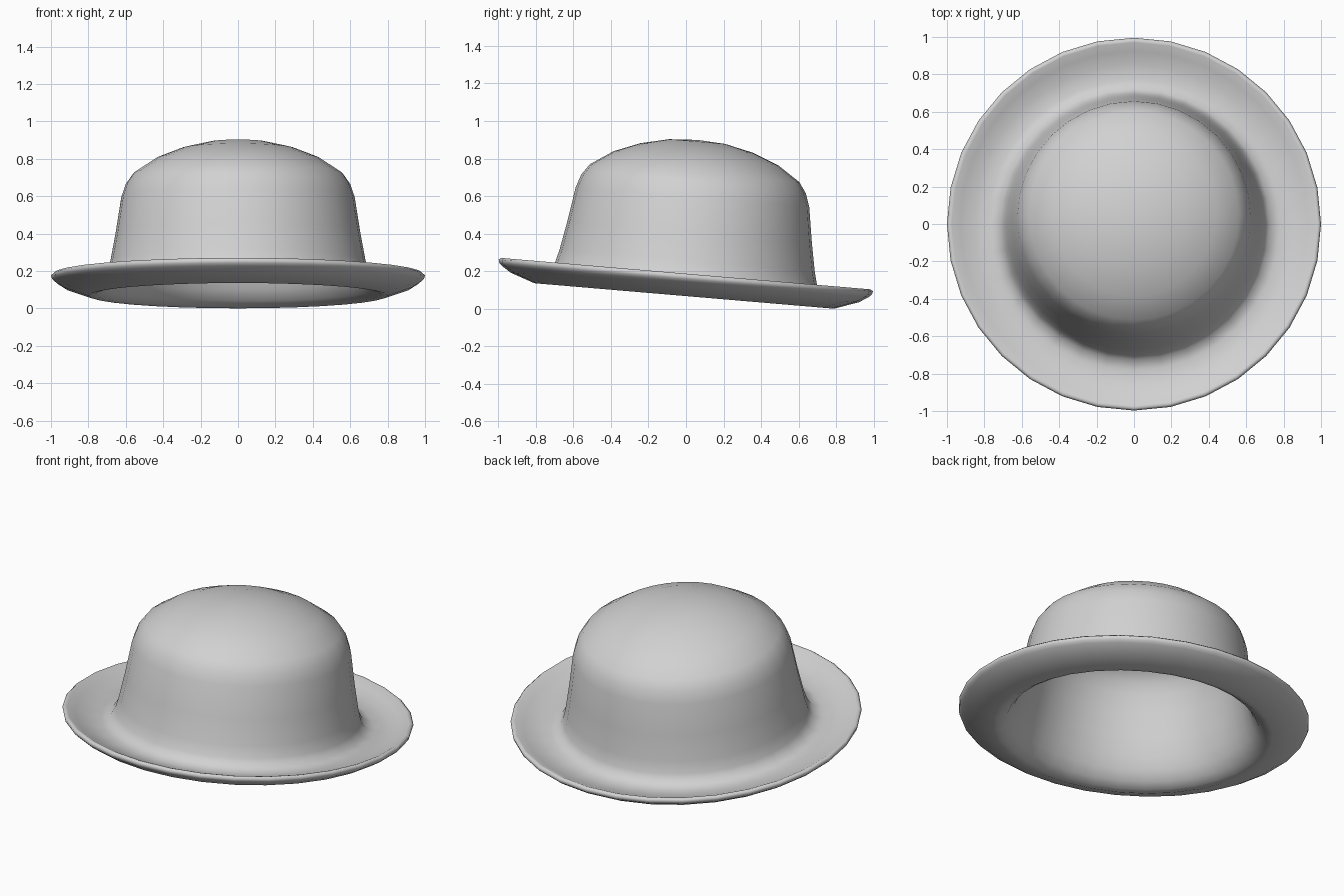
import bpy, bmesh, math
from mathutils import Matrix

if "Cube" in bpy.data.objects:
    bpy.data.objects.remove(bpy.data.objects["Cube"])

SEGMENTS = 32
TILT = math.atan(0.085)   # hat leans back
RIM_HEIGHT = 0.187        # height of the rim at the centre

# (radius, height above rim) from crown top, over the brim, back up inside
OUTSIDE = [(0.15, 0.706), (0.30, 0.672), (0.44, 0.617), (0.56, 0.537),
           (0.600, 0.48), (0.624, 0.41), (0.654, 0.22), (0.682, 0.07),
           (0.70, 0.0), (0.725, -0.042), (0.78, -0.062), (0.86, -0.048),
           (0.93, -0.026)]
RIM = [(0.975, -0.002), (0.988, 0.0), (1.0, -0.010), (0.995, -0.028),
       (0.98, -0.042), (0.93, -0.074), (0.80, -0.119)]
INSIDE = [(0.765, -0.113), (0.72, -0.085), (0.685, -0.03), (0.658, 0.04),
          (0.63, 0.16), (0.607, 0.30), (0.58, 0.40), (0.555, 0.46), (0.52, 0.505),
          (0.42, 0.575), (0.28, 0.63), (0.15, 0.662)]


def revolve(name, profile, top, bottom):
    """Turn a profile into a closed surface with a centre point at each end."""
    bm = bmesh.new()
    rings = [[bm.verts.new((r * math.cos(a), r * math.sin(a), z))
              for a in (2 * math.pi * i / SEGMENTS for i in range(SEGMENTS))]
             for r, z in profile]
    first, last = bm.verts.new((0, 0, top)), bm.verts.new((0, 0, bottom))
    for i in range(SEGMENTS):
        j = (i + 1) % SEGMENTS
        bm.faces.new((first, rings[0][i], rings[0][j]))
        bm.faces.new((last, rings[-1][j], rings[-1][i]))
        for a, b in zip(rings, rings[1:]):
            bm.faces.new((a[i], b[i], b[j], a[j]))
    bmesh.ops.recalc_face_normals(bm, faces=bm.faces)
    bm.transform(Matrix.Translation((0, 0, RIM_HEIGHT)) @ Matrix.Rotation(-TILT, 4, 'X'))
    mesh = bpy.data.meshes.new(name)
    bm.to_mesh(mesh)
    bm.free()
    obj = bpy.data.objects.new(name, mesh)
    bpy.context.collection.objects.link(obj)
    return obj


# Hat: crown, brim and lining as one shell
hat = revolve("hat", OUTSIDE + RIM + INSIDE, 0.715, 0.672)

felt = bpy.data.materials.new("grey felt")
felt.diffuse_color = (0.64, 0.64, 0.64, 1)
felt.use_nodes = True
felt.node_tree.nodes["Principled BSDF"].inputs["Base Color"].default_value = felt.diffuse_color
hat.data.materials.append(felt)

bpy.context.view_layer.objects.active = hat
hat.select_set(True)
bpy.ops.object.shade_smooth_by_angle(angle=math.radians(80))
